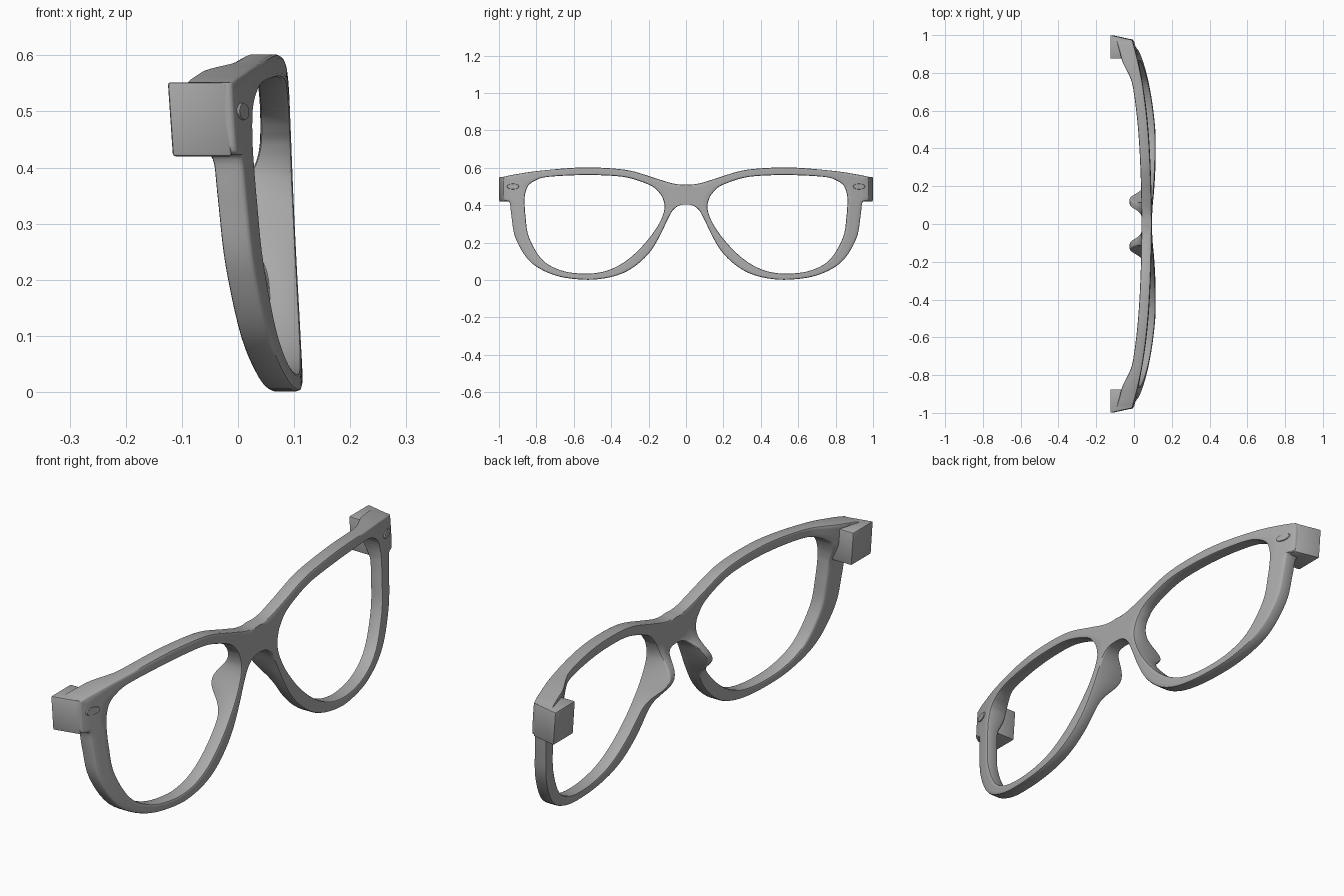
import bpy, bmesh, math
from mathutils import Vector

cube = bpy.data.objects.get("Cube")
if cube:
    bpy.data.objects.remove(cube, do_unlink=True)

grey = bpy.data.materials.new("frame grey")
grey.use_nodes = True
grey.diffuse_color = (0.4, 0.4, 0.4, 1)
grey.node_tree.nodes["Principled BSDF"].inputs["Base Color"].default_value = (0.4, 0.4, 0.4, 1)

STEPS = 5
THICKNESS = 0.053
EDGE = 0.007

# Outer outline of one half (y, z), from bridge top round to bridge underside
OUTER = [(0, .51), (.07, .516), (.16, .543), (.3, .585), (.45, .6), (.6, .6), (.8, .582),
         (.9, .567), (.965, .554), (.977, .54), (.977, .44), (.965, .424), (.943, .415),
         (.933, .34), (.91, .22), (.83, .095), (.7, .025), (.55, .002), (.43, .01), (.33, .04),
         (.25, .092), (.185, .16), (.135, .245), (.1, .32), (.072, .37), (.04, .397), (0, .404)]
# Matching points round the lens opening
INNER = [(.122, .43), (.138, .46), (.185, .503), (.31, .547), (.45, .56), (.6, .56), (.75, .55),
         (.81, .53), (.84, .508), (.852, .487), (.86, .46), (.863, .435), (.863, .41),
         (.858, .34), (.84, .23), (.77, .11), (.67, .052), (.55, .034), (.45, .043), (.37, .072),
         (.295, .122), (.225, .19), (.172, .257), (.142, .305), (.124, .345), (.116, .375),
         (.115, .4)]


def catmull(a, b, c, d, t):
    return 0.5 * (2 * b + (c - a) * t + (2 * a - 5 * b + 4 * c - d) * t * t
                  + (3 * b - a - 3 * c + d) * t ** 3)


def smooth(low, high, value):
    t = min(1, max(0, (value - low) / (high - low)))
    return t * t * (3 - 2 * t)


def front_x(y, z):
    # Wraps round the face, and leans out toward the bottom
    return 0.09 - 0.11 * abs(y) ** 3 + 0.065 * (0.57 - z) * min(1, 0.5 + y)


def back_x(y, z):
    # Nose pad and hinge corner both swell backward
    pad = math.exp(-((z - 0.315) / 0.07) ** 2) * smooth(0.03, 0.085, y) * smooth(0.24, 0.14, y)
    pad = pad if y < 0.24 else 0
    corner = smooth(0.74, 0.88, y) * smooth(0.4, 0.5, z)
    return front_x(y, z) - THICKNESS - 0.07 * pad - 0.03 * corner


def sample_outlines():
    n = len(OUTER)
    outer = [Vector(p) for p in OUTER]
    inner = [Vector(p) for p in INNER]
    mirrored = lambda p: Vector((-p[0], p[1]))
    path = [mirrored(outer[1])] + outer + [mirrored(outer[-2])]
    pairs = []
    for i in range(n):
        for k in range(STEPS):
            t = k / STEPS
            q = catmull(*[inner[(i + j) % n] for j in (-1, 0, 1, 2)], t)
            if i < n - 1:
                p = catmull(*path[i:i + 4], t)
            else:                      # straight cut on the mirror plane
                p = outer[-1].lerp(outer[0], t)
            pairs.append((p, q))
    return pairs


def section(p, q):
    # Rounded bar section between outer outline and lens opening
    width = (q - p).length
    r_out = EDGE * min(1, p.x / 0.03)
    points = [(0, r_out), (0.3 * r_out, 0.3 * r_out), (r_out, 0), (width * 0.35, 0),
              (width * 0.7, 0), (width - EDGE, 0), (width - 0.3 * EDGE, 0.3 * EDGE), (width, EDGE)]
    result = []
    for u, depth in points:
        s = p.lerp(q, u / width)
        result.append((front_x(s.x, s.y) - depth, s.x, s.y))
    for u, depth in reversed(points):
        s = p.lerp(q, u / width)
        result.append((back_x(s.x, s.y) + depth, s.x, s.y))
    return result


def finish(name, bm, angle=40):
    bmesh.ops.recalc_face_normals(bm, faces=bm.faces)
    mesh = bpy.data.meshes.new(name)
    bm.to_mesh(mesh)
    bm.free()
    obj = bpy.data.objects.new(name, mesh)
    bpy.context.collection.objects.link(obj)
    mesh.materials.append(grey)
    bpy.ops.object.select_all(action='DESELECT')
    obj.select_set(True)
    bpy.context.view_layer.objects.active = obj
    bpy.ops.object.shade_smooth_by_angle(angle=math.radians(angle))
    mirror = obj.modifiers.new("mirror", 'MIRROR')
    mirror.use_axis = (False, True, False)
    mirror.merge_threshold = 0.0005
    return obj


# Frame front: one swept half, mirrored at the bridge
bm = bmesh.new()
rings = [[bm.verts.new(c) for c in section(p, q)] for p, q in sample_outlines()]
for a, b in zip(rings, rings[1:] + rings[:1]):
    for k in range(len(a)):
        m = (k + 1) % len(a)
        bm.faces.new((a[k], a[m], b[m], b[k]))
bmesh.ops.remove_doubles(bm, verts=bm.verts, dist=0.0001)
bmesh.ops.recalc_face_normals(bm, faces=bm.faces)
seam = [f for f in bm.faces if all(abs(v.co.y) < 0.0005 for v in f.verts)]
bmesh.ops.delete(bm, geom=seam, context='FACES')
finish("frame_front", bm)

# Hinge blocks: tapered boxes behind the outer corners
bm = bmesh.new()
bmesh.ops.create_cube(bm, size=1)
for v in bm.verts:
    front, outside, top = v.co.x > 0, v.co.y > 0, v.co.z > 0
    x = -0.02 if front else -0.125
    y = (0.977 if front else 1.0) if outside else 0.875
    v.co = (x + (0 if top else 0.009), y, 0.552 if top else 0.42)
bmesh.ops.bevel(bm, geom=list(bm.edges), offset=0.005, segments=2, affect='EDGES', profile=0.5)
finish("hinge_block", bm)

# Oval rivets set into the front corners
bm = bmesh.new()
bmesh.ops.create_cone(bm, cap_ends=True, segments=32, radius1=1, radius2=0.9, depth=1)
slope = -0.33 * 0.925 ** 2
for v in bm.verts:
    dy, dz, lift = v.co.x * 0.033, v.co.y * 0.016, v.co.z * 0.008
    v.co = (front_x(0.925, 0.5) + slope * dy - 0.065 * dz + lift, 0.925 + dy, 0.5 + dz)
finish("rivet", bm, 30)
